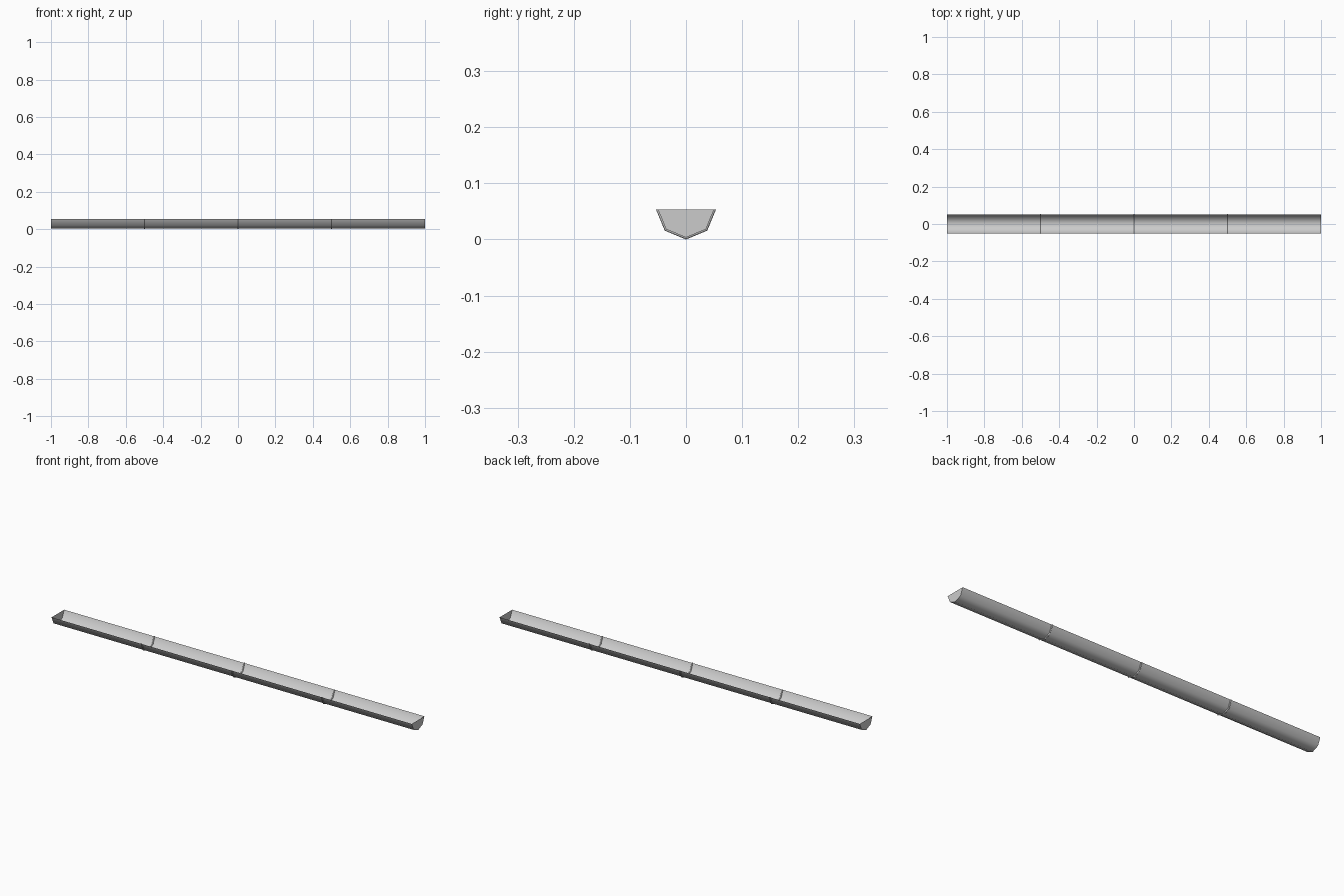
import bpy, bmesh, math

if "Cube" in bpy.data.objects:
    bpy.data.objects.remove(bpy.data.objects["Cube"])

R = 0.05       # trough radius
WIRE = 0.0035  # bracket thickness radius
RIM_Z = R + WIRE
ANGLES = [math.pi + math.pi * i / 4 for i in range(5)]


def finish(name, bm, smooth=True):
    mesh = bpy.data.meshes.new(name)
    bmesh.ops.recalc_face_normals(bm, faces=bm.faces)
    bm.to_mesh(mesh)
    bm.free()
    for p in mesh.polygons:
        p.use_smooth = smooth
    obj = bpy.data.objects.new(name, mesh)
    bpy.context.collection.objects.link(obj)
    return obj


def ring(bm, x):
    return [bm.verts.new((x, R * math.cos(a), RIM_Z + R * math.sin(a))) for a in ANGLES]


# Half-octagon trough
bm = bmesh.new()
a, b = ring(bm, -1), ring(bm, 1)
for i in range(4):
    bm.faces.new((a[i], a[i + 1], b[i + 1], b[i]))
finish("gutter_trough", bm)

# Flat end caps
for name, x in (("left_end_cap", -1), ("right_end_cap", 1)):
    bm = bmesh.new()
    bm.faces.new(ring(bm, x))
    finish(name, bm, smooth=False)

# Thin bracket hoops straddling the trough wall
SIDES = 8
for name, x in (("left_bracket", -0.5), ("middle_bracket", 0), ("right_bracket", 0.5)):
    bm = bmesh.new()
    loops = []
    for a in ANGLES:
        loop = []
        for k in range(SIDES):
            t = 2 * math.pi * k / SIDES
            r = R + WIRE * math.cos(t)
            loop.append(bm.verts.new((x + WIRE * math.sin(t),
                                      r * math.cos(a), RIM_Z + r * math.sin(a))))
        loops.append(loop)
    for p, q in zip(loops, loops[1:]):
        for k in range(SIDES):
            n = (k + 1) % SIDES
            bm.faces.new((p[k], p[n], q[n], q[k]))
    finish(name, bm)
